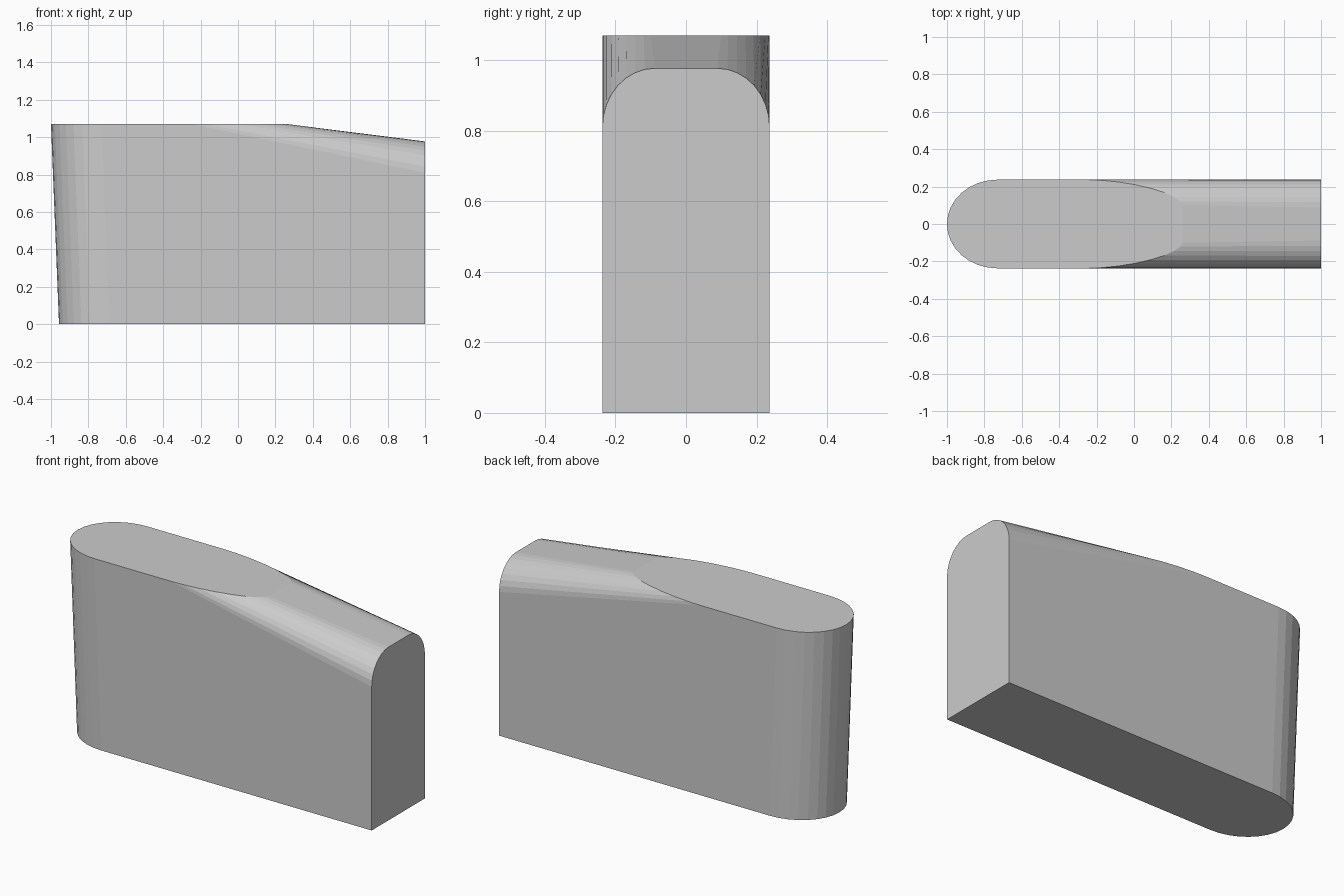
import bpy, bmesh
from math import sin, cos, pi

if "Cube" in bpy.data.objects:
    bpy.data.objects.remove(bpy.data.objects["Cube"])

HALF_W, TOP, FLAT = 0.237, 1.07, 0.088
N = 8  # segments per quarter curve

bm = bmesh.new()


def ring(points):
    return [bm.verts.new(p) for p in points]


def bridge(a, b):
    for i in range(len(a) - 1):
        bm.faces.new((a[i], a[i + 1], b[i + 1], b[i]))


def nose(start, z):
    # half ellipse from the -y side round to the +y side
    return ring([(start - 0.27 * sin(pi * i / (2 * N)),
                  -HALF_W * cos(pi * i / (2 * N)), z) for i in range(2 * N + 1)])


def mirrored(half):
    # curve on the +y side, then its mirror back to the -y side
    return ring(half + [(x, -y, z) for x, y, z in reversed(half)])


# raked rounded nose
nose_low, nose_high = nose(-0.687, 0), nose(-0.73, TOP)
bridge(nose_low, nose_high)

# run-out curve on the flat top, and rounded section at the square end
angles = [pi / 2 * i / N for i in range(N + 1)]
e = 2 / 1.7
runout = mirrored([(-0.25 + 0.51 * max(sin(a), 0) ** e,
                    FLAT + 0.012 + (HALF_W - FLAT - 0.012) * max(cos(a), 0) ** e, TOP)
                   for a in angles])
end = mirrored([(1, FLAT + (HALF_W - FLAT) * cos(a), 0.81 + 0.167 * sin(a))
                for a in angles])
bridge(runout, end)

# flat top, square end, underside and both side walls
left, right = ring([(1, HALF_W, 0), (1, -HALF_W, 0)])
bm.faces.new(nose_high + runout)
bm.faces.new(end + [right, left])
bm.faces.new(nose_low + [left, right])
bm.faces.new((nose_low[0], right, end[-1], runout[-1], nose_high[0]))
bm.faces.new((nose_low[-1], left, end[0], runout[0], nose_high[-1]))
bmesh.ops.recalc_face_normals(bm, faces=bm.faces)

mesh = bpy.data.meshes.new("tapered_block")
bm.to_mesh(mesh)
bm.free()
block = bpy.data.objects.new("tapered_block", mesh)
bpy.context.collection.objects.link(block)
